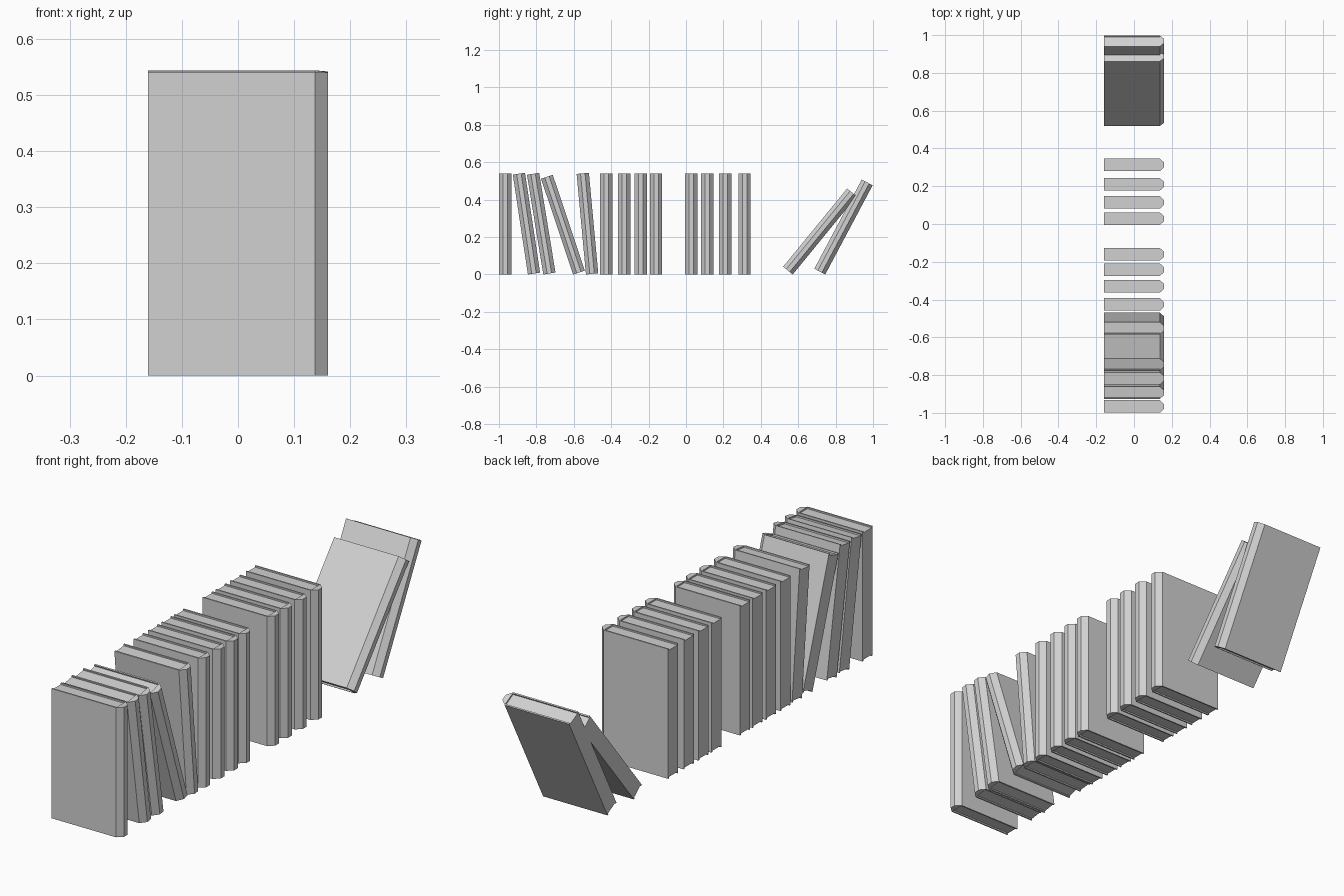
import bpy, bmesh, math

if "Cube" in bpy.data.objects:
    bpy.data.objects.remove(bpy.data.objects["Cube"])

# Single matte grey
grey = bpy.data.materials.new("plain_grey")
grey.use_nodes = True
colour = (0.64, 0.64, 0.64, 1)
grey.diffuse_color = colour
grey.node_tree.nodes["Principled BSDF"].inputs["Base Color"].default_value = colour

HEIGHT, HALF_T, HALF_W = 0.54, 0.033, 0.16
JOINT_X, SPINE_HALF = 0.137, 0.012     # where the angled spine begins, its flat half width
BOARD, RECESS = 0.006, 0.006           # cover thickness, page inset at head and tail


def prism(name, outline, height):
    """Extrude a plan outline, centred on its own middle height."""
    bm = bmesh.new()
    base = bm.faces.new([bm.verts.new((x, y, -height / 2)) for x, y in outline])
    top = bmesh.ops.extrude_face_region(bm, geom=[base])["geom"]
    bmesh.ops.translate(bm, vec=(0, 0, height),
                        verts=[v for v in top if isinstance(v, bmesh.types.BMVert)])
    bmesh.ops.recalc_face_normals(bm, faces=bm.faces)
    mesh = bpy.data.meshes.new(name)
    bm.to_mesh(mesh)
    bm.free()
    mesh.materials.append(grey)
    return mesh


# Cover: C-shaped plan with a faceted spine, open at the fore edge
inner = HALF_T - BOARD
half = [(-HALF_W, inner), (-HALF_W, HALF_T), (JOINT_X, HALF_T), (HALF_W, SPINE_HALF)]
inside = [(JOINT_X, -inner), (JOINT_X, inner)]
cover_mesh = prism("cover", half + [(x, -y) for x, y in reversed(half)] + inside, HEIGHT)

# Page block: flush at the fore edge, slightly inset at head and tail
pages_mesh = prism("pages", [(-HALF_W, -inner), (JOINT_X, -inner),
                             (JOINT_X, inner), (-HALF_W, inner)], HEIGHT - 2 * RECESS)


def add_book(number, y, lean):
    """Stand a book on the ground; positive lean tips its head towards the back."""
    a = math.radians(lean)
    z = HEIGHT / 2 * math.cos(a) + HALF_T * abs(math.sin(a))
    for part, mesh in (("cover", cover_mesh), ("pages", pages_mesh)):
        ob = bpy.data.objects.new(f"book_{number}_{part}", mesh)
        ob.location = (0, y, z)
        ob.rotation_euler = (-a, 0, 0)
        bpy.context.collection.objects.link(ob)


# Row from front to back: centre position and lean in degrees
row = [(-0.966, 0), (-0.853, -8.6), (-0.774, -9.3), (-0.658, -18.5), (-0.527, -5.3),
       (-0.426, 0), (-0.33, 0), (-0.242, 0), (-0.16, 0),
       (0.028, 0), (0.114, 0), (0.21, 0), (0.313, 0),
       (0.716, 39.3), (0.842, 28)]
for i, (y, lean) in enumerate(row, 1):
    add_book(i, y, lean)
